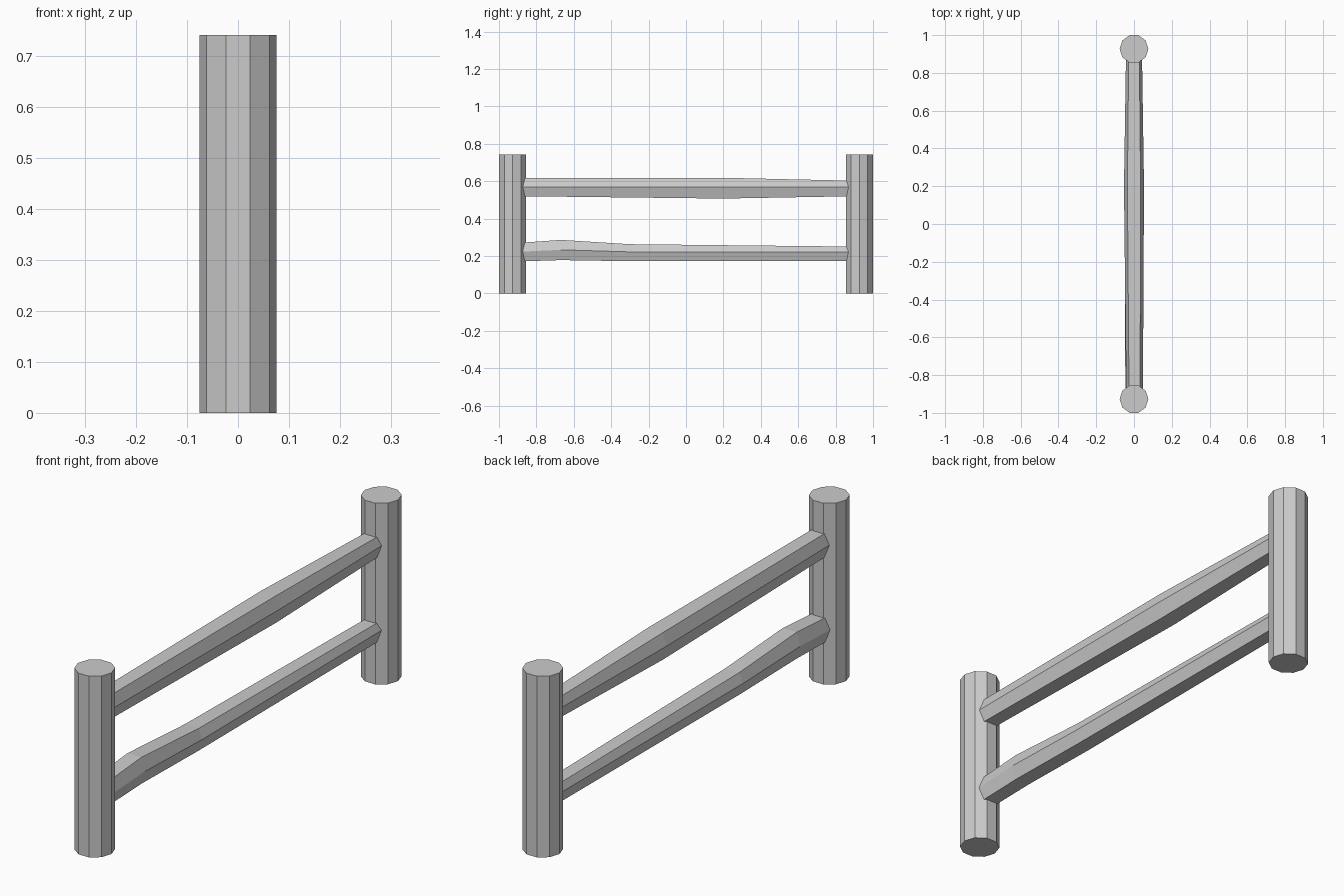
import bpy, bmesh, math

if "Cube" in bpy.data.objects:
    bpy.data.objects.remove(bpy.data.objects["Cube"])


# Skin a list of equal-length vertex rings and close both ends
def loft(name, rings):
    bm = bmesh.new()
    rings = [[bm.verts.new(p) for p in ring] for ring in rings]
    n = len(rings[0])
    for a, b in zip(rings, rings[1:]):
        for i in range(n):
            j = (i + 1) % n
            bm.faces.new((a[i], a[j], b[j], b[i]))
    bm.faces.new(rings[0])
    bm.faces.new(rings[-1])
    bmesh.ops.recalc_face_normals(bm, faces=bm.faces[:])
    mesh = bpy.data.meshes.new(name)
    bm.to_mesh(mesh)
    bm.free()
    obj = bpy.data.objects.new(name, mesh)
    bpy.context.collection.objects.link(obj)
    return obj


# Ten-sided upright post standing on the ground, corners pointing along x
def post(name, y, radius=0.076, height=0.742, sides=10):
    angles = [2 * math.pi * i / sides for i in range(sides)]
    return loft(name, [[(radius * math.cos(a), y + radius * math.sin(a), z)
                        for a in angles] for z in (0, height)])


# Hexagonal hand-hewn rail; stations are (y, centre x, half width, bottom, middle, top)
def rail(name, stations):
    rings = []
    for y, cx, w, bottom, mid, top in stations:
        flat = w * 0.66
        section = [(w, mid), (flat, top), (-flat, top),
                   (-w, mid), (-flat, bottom), (flat, bottom)]
        rings.append([(cx + x, y, z) for x, z in section])
    return loft(name, rings)


# Posts
post("front_post", -0.927)
post("back_post", 0.927)

# Rails running into the posts
rail("upper_rail", [
    (-0.92, 0.003, 0.044, 0.520, 0.570, 0.617),
    (0.20, 0.000, 0.053, 0.507, 0.568, 0.618),
    (0.92, 0.000, 0.042, 0.520, 0.568, 0.602),
])
rail("lower_rail", [
    (-0.92, 0.003, 0.046, 0.170, 0.221, 0.268),
    (-0.67, 0.000, 0.048, 0.178, 0.233, 0.286),
    (-0.30, 0.000, 0.048, 0.172, 0.222, 0.263),
    (0.92, 0.000, 0.042, 0.172, 0.221, 0.250),
])
